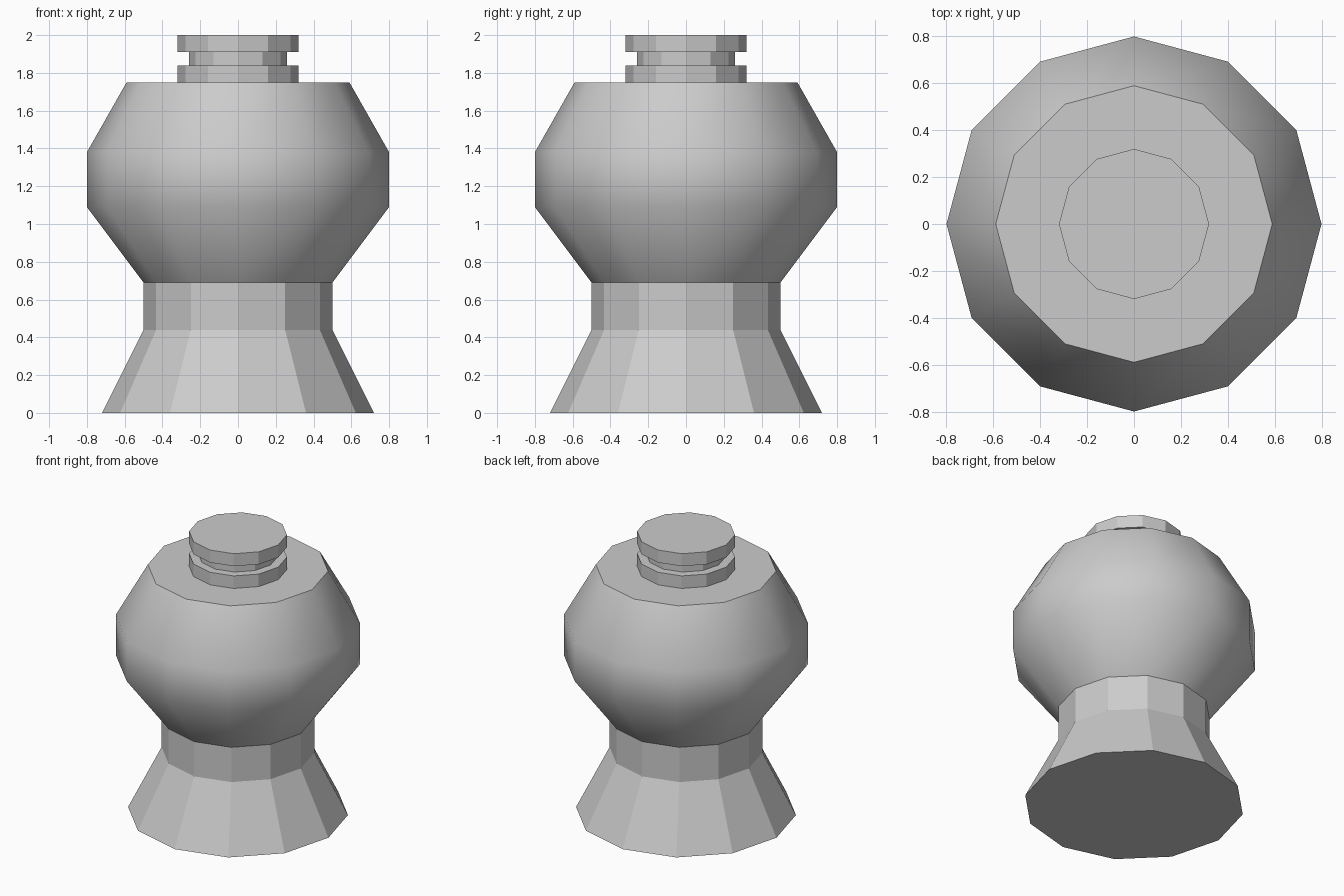
import bpy
import bmesh
from math import cos, sin, radians, tau

SIDES = 12

cube = bpy.data.objects.get("Cube")
if cube:
    bpy.data.objects.remove(cube, do_unlink=True)

# One plain grey for the whole model
grey = bpy.data.materials.new("light_grey")
grey.use_nodes = True
colour = (0.6, 0.6, 0.6, 1)
grey.diffuse_color = colour
grey.node_tree.nodes["Principled BSDF"].inputs["Base Color"].default_value = colour


def lathe(name, profile, smooth=False):
    """Closed twelve-sided solid from (radius, height) pairs, bottom to top."""
    bm = bmesh.new()
    angles = [tau * i / SIDES for i in range(SIDES)]
    rings = [[bm.verts.new((r * cos(a), r * sin(a), z)) for a in angles]
             for r, z in profile]
    for low, high in zip(rings, rings[1:]):
        for i in range(SIDES):
            j = (i + 1) % SIDES
            bm.faces.new((low[i], low[j], high[j], high[i]))
    bm.faces.new(rings[0][::-1])
    bm.faces.new(rings[-1])
    mesh = bpy.data.meshes.new(name)
    bm.to_mesh(mesh)
    bm.free()
    mesh.materials.append(grey)
    obj = bpy.data.objects.new(name, mesh)
    bpy.context.collection.objects.link(obj)
    if smooth:
        bpy.ops.object.select_all(action="DESELECT")
        obj.select_set(True)
        bpy.context.view_layer.objects.active = obj
        bpy.ops.object.shade_smooth_by_angle(angle=radians(45))
    return obj


# Flared foot with a straight neck
lathe("flared_base", [(0.72, 0), (0.5, 0.44), (0.5, 0.69)])

# Rounded body, smooth around its side with a crisp flat top
lathe("rounded_body", [(0.5, 0.69), (0.8, 1.09), (0.8, 1.38), (0.59, 1.75)], smooth=True)

# Grooved knob: two discs joined by a narrower collar
lathe("grooved_knob", [(0.32, 1.75), (0.32, 1.84), (0.26, 1.84),
                       (0.26, 1.91), (0.32, 1.91), (0.32, 2)])
